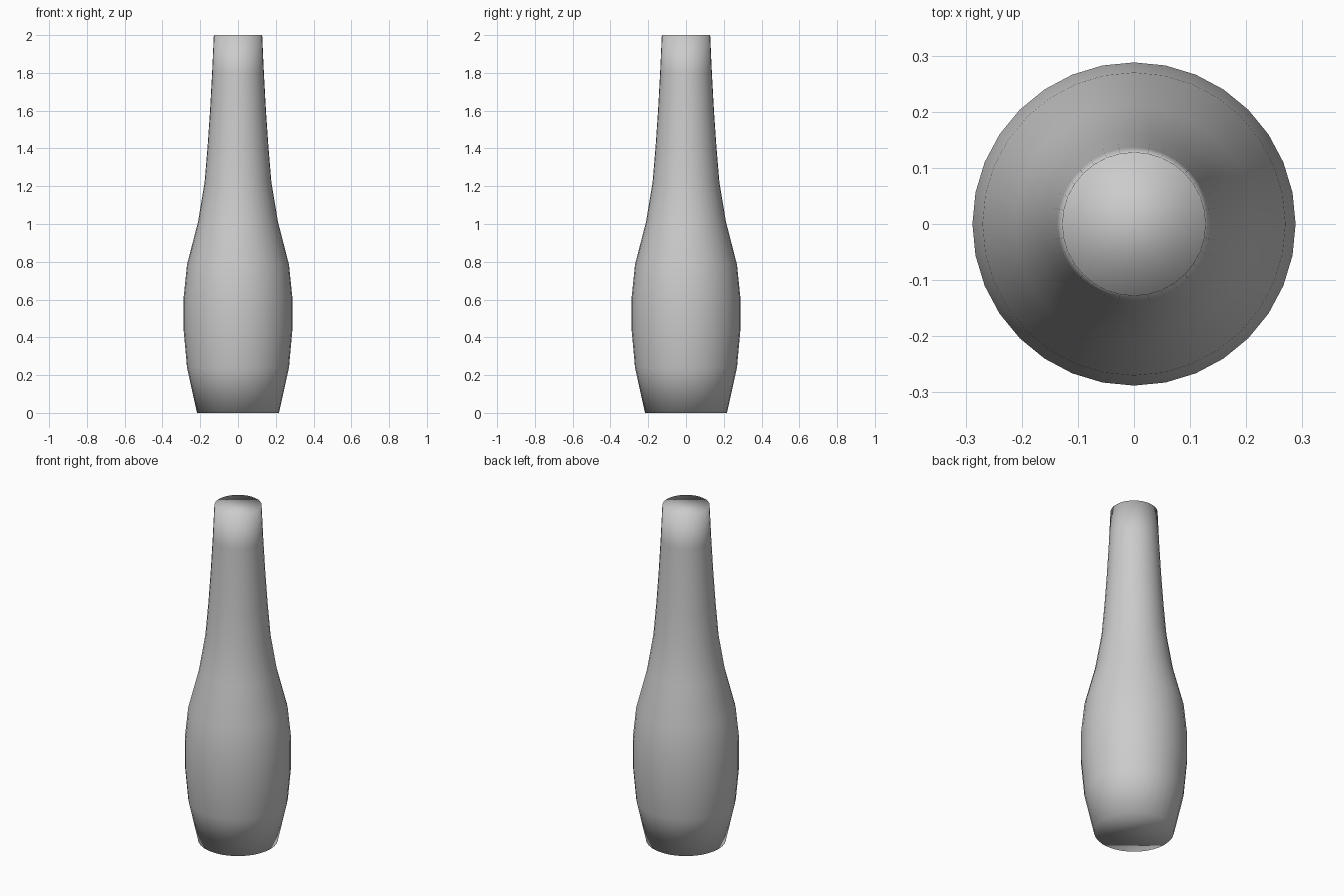
import bpy, bmesh, math

if "Cube" in bpy.data.objects:
    bpy.data.objects.remove(bpy.data.objects["Cube"])

SIDES = 32
# (radius, height) from base to rim
PROFILE = [(0.217, 0.0), (0.27, 0.24), (0.288, 0.44), (0.288, 0.61),
           (0.27, 0.785), (0.212, 1.01), (0.177, 1.22), (0.161, 1.41),
           (0.148, 1.6), (0.137, 1.8), (0.128, 2.0)]

grey = bpy.data.materials.new("plain grey")
grey.diffuse_color = (0.6, 0.6, 0.6, 1)
grey.use_nodes = True
grey.node_tree.nodes["Principled BSDF"].inputs["Base Color"].default_value = grey.diffuse_color

# Turned body: stacked rings bridged into a closed bottle shape
bm = bmesh.new()
rings = []
for r, z in PROFILE:
    rings.append([bm.verts.new((r * math.cos(2 * math.pi * i / SIDES),
                                r * math.sin(2 * math.pi * i / SIDES), z))
                  for i in range(SIDES)])
for low, high in zip(rings, rings[1:]):
    for i in range(SIDES):
        j = (i + 1) % SIDES
        bm.faces.new((low[i], low[j], high[j], high[i]))

# Flat base and flat top
bm.faces.new(rings[0][::-1])
bm.faces.new(rings[-1])

# Shading runs smoothly over the rims as well as the sides
for face in bm.faces:
    face.smooth = True

mesh = bpy.data.meshes.new("bottle_body")
bm.to_mesh(mesh)
bm.free()
mesh.materials.append(grey)
body = bpy.data.objects.new("bottle_body", mesh)
bpy.context.collection.objects.link(body)
